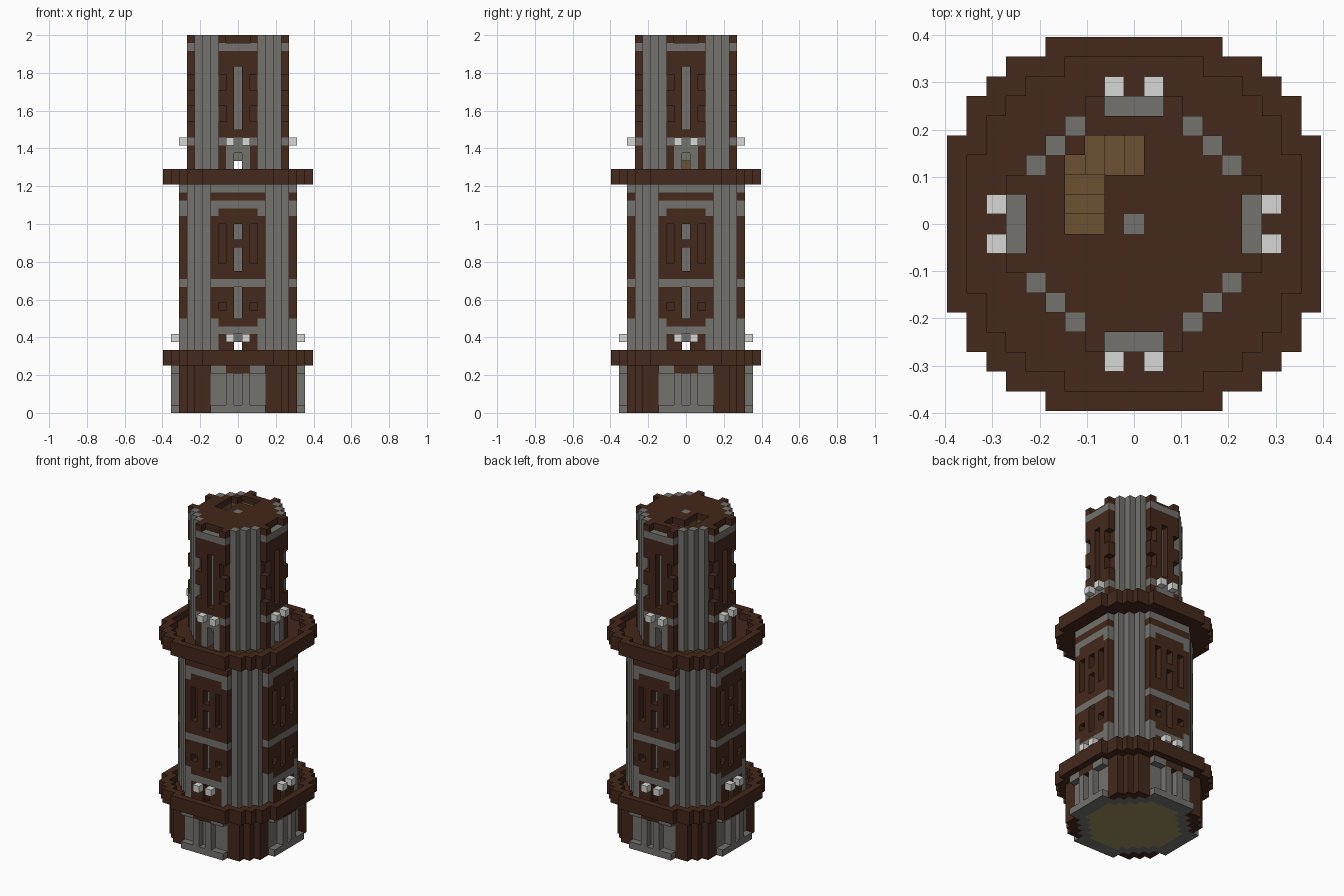
import bpy
import bmesh
from mathutils import Vector

cube = bpy.data.objects.get("Cube")
if cube:
    bpy.data.objects.remove(cube)

UNIT = 2 / 48  # edge of one block


def material(name, colour):
    mat = bpy.data.materials.new(name)
    mat.use_nodes = True
    rgba = (*colour, 1)
    mat.diffuse_color = rgba
    mat.node_tree.nodes["Principled BSDF"].inputs["Base Color"].default_value = rgba
    return mat


MATERIALS = {
    "brown": material("dark brown brick", (0.058, 0.021, 0.011)),
    "stone": material("grey stone", (0.172, 0.168, 0.155)),
    "wood": material("oak wood", (0.15, 0.083, 0.034)),
    "lamp": material("pale lamp", (0.68, 0.68, 0.66)),
    "earth": material("olive floor", (0.34, 0.28, 0.115)),
}

# Stepped round outlines: widest offset allowed in the outer rows of each radius
OUTLINES = {
    9: {9: 4, 8: 6, 7: 7},
    8: {8: 3, 7: 5, 6: 6},
    7: {7: 3, 6: 4, 5: 5},
    6: {6: 2, 5: 3, 4: 4},
}


def fold(i, j):
    """Distance from the axis and sideways offset, the same on all four sides."""
    return max(abs(i), abs(j)), min(abs(i), abs(j))


def in_disc(radius, i, j):
    row, off = fold(i, j)
    return row <= radius and off <= OUTLINES[radius].get(row, row)


def part(radius, levels, rule):
    """Blocks of a round part; the rule names each block's colour or None."""
    cells = {}
    span = range(-radius, radius + 1)
    for k in levels:
        for i in span:
            for j in span:
                if in_disc(radius, i, j):
                    colour = rule(i, j, k)
                    if colour:
                        cells[i, j, k] = colour
    return cells


# Base: brown corners, stone panels with two posts each, earth floor beneath
def base_rule(i, j, k):
    row, off = fold(i, j)
    if k == 0 and in_disc(6, i, j):
        return "earth"
    if row == 8 and off != 1 and 1 <= k <= 4:
        return None
    if off > 3 and not in_disc(7, i, j):
        return "brown"
    return "brown" if k == 5 and off <= 1 else "stone"


# Balconies: floor with a raised rim
def balcony_rule(floor):
    def rule(i, j, k):
        return "brown" if k == floor or not in_disc(8, i, j) else None
    return rule


# Middle storey: stone pillars, brown panels, windows and doorways
def middle_rule(i, j, k):
    row, off = fold(i, j)
    if off == 0 and k <= 8:
        return None
    if row <= 5 and off < 5:
        return "wood"
    if off > 3:
        return "stone"
    window = off == 0 and (12 <= k <= 15 or 18 <= k <= 20 or 22 <= k <= 23)
    niche = off == 2 and (k == 13 or 19 <= k <= 23)
    if row == 7 and (window or niche or (off == 0 and k == 9)):
        return None
    if window or k in (10, 16, 26, 28):
        return "stone"
    if k <= 9 and off in (0, 3):
        return "stone"
    if off == 3 and k in (11, 25):
        return "stone"
    return "brown"


# Upper storey: narrower, with one tall window on each side
def upper_rule(i, j, k):
    row, off = fold(i, j)
    if off == 0 and k <= 31:
        return None
    if row <= 4 and off < 4:
        return "wood"
    if off > 2:
        return "stone"
    window = off == 0 and 36 <= k <= 43
    notch = off == 2 and k in (37, 38, 41, 42)
    if row == 6 and (window or notch or (off == 0 and k == 32)):
        return None
    if window or k in (34, 46) or (k < 34 and off <= 1):
        return "stone"
    return "brown"


# Roof: brown floor, pillar tops, gaps in the middle of each edge
def roof_rule(i, j, k):
    row, off = fold(i, j)
    if row == 6 and off <= 1:
        return None
    pillar = off > 2 and row + off == 8
    return "stone" if pillar or row == 0 else "brown"


parts = {
    "base": part(8, range(6), base_rule),
    "lower_balcony": part(9, (6, 7), balcony_rule(6)),
    "middle_storey": part(7, range(7, 29), middle_rule),
    "upper_balcony": part(9, (29, 30), balcony_rule(29)),
    "upper_storey": part(6, range(30, 47), upper_rule),
    "roof": part(6, (47,), roof_rule),
}

# Lamps beside every doorway
for name, row, level in (("lower_lamps", 8, 9), ("upper_lamps", 7, 34)):
    parts[name] = {}
    for side in (-1, 1):
        for off in (-1, 1):
            parts[name][side * row, off, level] = "lamp"
            parts[name][off, side * row, level] = "lamp"

# Roof hatch with a winding stair going down
hatch = [(i, j) for i in range(-3, 1) for j in (3, 4) if (i, j) != (-3, 4)]
hatch += [(i, j) for i in (-3, -2) for j in (0, 1, 2)]
parts["stair"] = {(-2, 0, 31): "wood"}  # lowest step, across the side doorway
for i, j in hatch:
    top = 46 + i if j >= 3 else 40 + j
    for k in range(39, 48):
        for storey in ("roof", "upper_storey"):
            parts[storey].pop((i, j, k), None)
        if k <= top:
            parts["stair"][i, j, k] = "wood"

solid = set().union(*parts.values())
AXES = [Vector(v) for v in ((1, 0, 0), (0, 1, 0), (0, 0, 1))]


def build(name, cells):
    """Make one object from the exposed faces of its blocks."""
    used = sorted(set(cells.values()))
    mesh = bpy.data.meshes.new(name)
    for colour in used:
        mesh.materials.append(MATERIALS[colour])
    bm = bmesh.new()
    corners = {}

    def corner(p):
        key = tuple(round(2 * c) for c in p)
        if key not in corners:
            corners[key] = bm.verts.new(p * UNIT)
        return corners[key]

    for cell, colour in cells.items():
        centre = Vector(cell) + AXES[2] / 2
        for n in range(3):
            for sign in (-1, 1):
                normal = AXES[n] * sign
                if tuple(int(c) for c in Vector(cell) + normal) in solid:
                    continue
                u, v = AXES[(n + 1) % 3] / 2, AXES[(n + 2) % 3] * sign / 2
                mid = centre + normal / 2
                face = bm.faces.new([corner(mid + d) for d in (-u - v, u - v, u + v, v - u)])
                face.material_index = used.index(colour)
    bm.to_mesh(mesh)
    bm.free()
    bpy.context.collection.objects.link(bpy.data.objects.new(name, mesh))


for name, cells in parts.items():
    build(name, cells)
